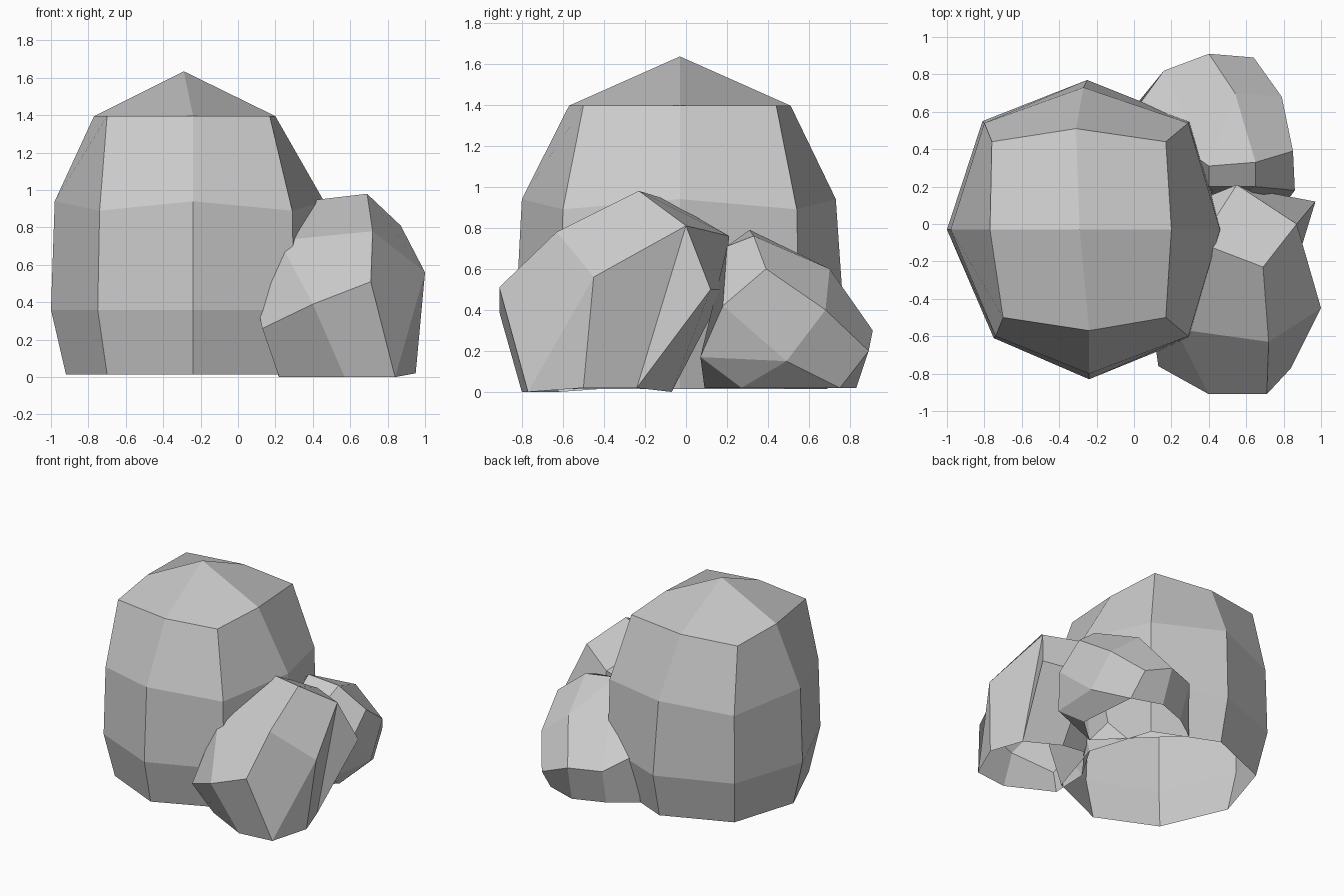
import bpy, bmesh

cube = bpy.data.objects.get("Cube")
if cube:
    bpy.data.objects.remove(cube, do_unlink=True)

stone = bpy.data.materials.new("stone_grey")
stone.use_nodes = True
grey = (0.6, 0.6, 0.6, 1)
stone.diffuse_color = grey
stone.node_tree.nodes["Principled BSDF"].inputs["Base Color"].default_value = grey


def finish(name, bm):
    bmesh.ops.recalc_face_normals(bm, faces=bm.faces)
    mesh = bpy.data.meshes.new(name)
    bm.to_mesh(mesh)
    bm.free()
    mesh.materials.append(stone)
    obj = bpy.data.objects.new(name, mesh)
    bpy.context.collection.objects.link(obj)


def ring(bm, z, drop, back_x, mid, corner):
    """Eight-sided ring: mid-side extents and corner extents (x0, x1, y0, y1)."""
    a0, a1, b0, b1 = mid
    c0, c1, d0, d1 = corner
    xm, ym, low = -0.24, -0.03, z - drop
    pts = [(c0, d0, low), (xm, b0, z), (c1, d0, low), (a1, ym, z),
           (c1, d1, low), (back_x, b1, z), (c0 - 0.06, d1, low), (a0, ym, z)]
    return [bm.verts.new(p) for p in pts]


def boulder(name):
    bm = bmesh.new()
    rings = [
        ring(bm, 0.015, 0, -0.25, (-0.92, 0.40, -0.75, 0.69), (-0.70, 0.24, -0.54, 0.48)),
        ring(bm, 0.36, 0, -0.25, (-1.0, 0.48, -0.83, 0.77), (-0.75, 0.30, -0.61, 0.55)),
        ring(bm, 0.94, 0.05, -0.27, (-0.98, 0.46, -0.80, 0.73), (-0.74, 0.29, -0.60, 0.54)),
        ring(bm, 1.395, 0, -0.31, (-0.77, 0.20, -0.57, 0.51), (-0.70, 0.17, -0.50, 0.44)),
    ]
    for lo, hi in zip(rings, rings[1:]):
        for i in range(8):
            j = (i + 1) % 8
            bm.faces.new((lo[i], lo[j], hi[j], hi[i]))
    # Cap of four quads meeting at the peak
    peak, top = bm.verts.new((-0.29, -0.03, 1.635)), rings[-1]
    for i in range(0, 8, 2):
        bm.faces.new((top[i - 1], top[i], top[i + 1], peak))
    finish(name, bm)


def faceted_rock(name, corners, faces):
    """Open-bottomed rock; each word lists the lettered corners of one facet."""
    bm = bmesh.new()
    verts = {key: bm.verts.new(p) for key, p in corners.items()}
    for word in faces.split():
        bm.faces.new([verts[key] for key in word])
    finish(name, bm)


boulder("large_boulder")

# Leaning slab: top, front, outer side, rear, then the side against the boulder
faceted_rock("front_rock", {
    "A": (0.69, -0.23, 0.98), "B": (0.35, -0.10, 0.94),
    "C": (0.72, -0.63, 0.78), "D": (0.22, -0.56, 0.73),
    "E": (0.71, -0.91, 0.51), "F": (0.40, -0.91, 0.39),
    "G": (1.0, -0.45, 0.56), "H": (0.87, 0.0, 0.81),
    "I": (0.13, -0.76, 0.26), "J": (0.11, -0.62, 0.35),
    "L": (0.55, 0.21, 0.76), "M": (0.28, 0.10, 0.62),
    "N": (0.60, 0.19, 0.50), "P": (0.97, 0.12, 0.50),
    "q": (0.22, -0.62, 0), "r": (0.57, -0.80, 0), "s": (0.84, -0.77, 0),
    "x": (0.95, -0.50, 0.02), "t": (0.86, -0.24, 0.02), "u": (0.62, -0.07, 0),
    "v": (0.42, -0.07, 0.02), "w": (0.21, -0.34, 0.02),
}, "ABDC AHLB CDFE DJIF IqrF FrsE ACGH CEsG Gsx GxtH HtP "
   "HPNL PtuN NuvM BLM LNM vwM BMD DMwJ JwqI")

# Smaller rock: crown, outer side, rear, then the sides facing its neighbours
faceted_rock("back_rock", {
    "A": (0.40, 0.31, 0.79), "B": (0.65, 0.33, 0.76),
    "C": (0.65, 0.20, 0.71), "N": (0.40, 0.20, 0.71),
    "D": (0.54, 0.70, 0.60), "E": (0.79, 0.68, 0.40),
    "F": (0.85, 0.39, 0.60), "G": (0.86, 0.18, 0.42),
    "H": (0.40, 0.91, 0.30), "I": (0.64, 0.89, 0.20),
    "J": (0.16, 0.82, 0.30), "K": (0.82, 0.49, 0.15),
    "L": (0.0, 0.60, 0.40), "M": (0.22, 0.25, 0.40), "P": (0.78, 0.07, 0.17),
    "s": (0.42, 0.83, 0.02), "t": (0.66, 0.75, 0.02), "u": (0.70, 0.27, 0.02),
    "v": (0.50, 0.09, 0.02), "w": (0.18, 0.74, 0.02), "x": (-0.02, 0.60, 0.02),
}, "ABCN BFGC ABD BFED ADHJ AJL DEIH FGKE GPK EKtI KPu Kut "
   "ItsH HswJ JwxL CGPv NCvM ANML Puv LMx Mvx")
